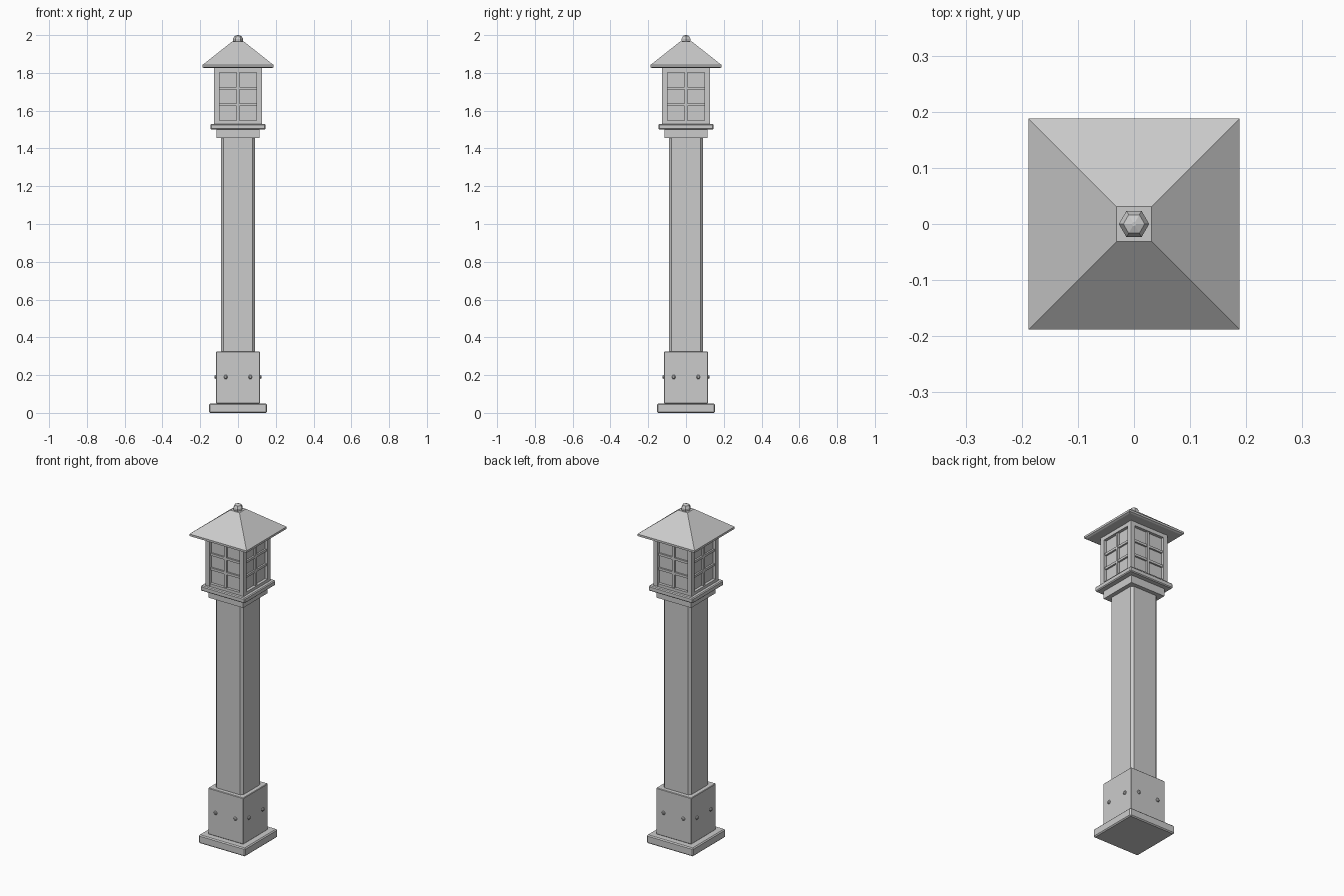
import bpy, bmesh
from math import pi, cos, sin
from mathutils import Matrix

if "Cube" in bpy.data.objects:
    bpy.data.objects.remove(bpy.data.objects["Cube"])


def finish(name, bm):
    bmesh.ops.recalc_face_normals(bm, faces=bm.faces)
    me = bpy.data.meshes.new(name)
    bm.to_mesh(me)
    bm.free()
    ob = bpy.data.objects.new(name, me)
    bpy.context.collection.objects.link(ob)
    return ob


def box(name, x, y, z, bevel=0, vertical_only=False):
    """Box from (min, max) ranges, with optional chamfered edges."""
    bm = bmesh.new()
    bmesh.ops.create_cube(bm, size=1)
    for v in bm.verts:
        v.co = [r[0] + (c + 0.5) * (r[1] - r[0]) for c, r in zip(v.co, (x, y, z))]
    if bevel:
        edges = [e for e in bm.edges if not vertical_only
                 or abs(e.verts[0].co.z - e.verts[1].co.z) > 1e-4]
        bmesh.ops.bevel(bm, geom=edges, offset=bevel, segments=1, affect='EDGES')
    return finish(name, bm)


def square(name, half, z0, z1, bevel=0, vertical_only=False):
    return box(name, (-half, half), (-half, half), (z0, z1), bevel, vertical_only)


def lathe(name, profile, sides, start):
    """Stack of (radius, z) polygon rings with capped ends."""
    bm = bmesh.new()
    rings = [[bm.verts.new((r * cos(start + 2 * pi * i / sides),
                            r * sin(start + 2 * pi * i / sides), z))
              for i in range(sides)] for r, z in profile]
    for a, b in zip(rings, rings[1:]):
        for i in range(sides):
            j = (i + 1) % sides
            bm.faces.new((a[i], a[j], b[j], b[i]))
    bm.faces.new(rings[0])
    bm.faces.new(rings[-1])
    return finish(name, bm)


# Foot plate, sleeve and chamfered post
square("base_plate", 0.153, 0.0, 0.05, 0.006)
square("base_sleeve", 0.116, 0.05, 0.325, 0.003)
square("post", 0.09, 0.3, 1.47, 0.013, True)

# Collar and lantern tray
square("collar", 0.114, 1.455, 1.505)
square("lantern_tray", 0.146, 1.50, 1.53, 0.005)

# Lantern glass core and corner posts
square("lantern_glass", 0.108, 1.53, 1.825)
for sx in (-1, 1):
    for sy in (-1, 1):
        xr = sorted((sx * 0.098, sx * 0.126))
        yr = sorted((sy * 0.098, sy * 0.126))
        box("lantern_corner", xr, yr, (1.53, 1.825))

# Rails, glazing bars and bolts, repeated on each side
for k in range(4):
    turn = Matrix.Rotation(k * pi / 2, 4, 'Z')
    parts = [
        box("bottom_rail", (-0.098, 0.098), (-0.125, -0.1), (1.53, 1.547)),
        box("top_rail", (-0.098, 0.098), (-0.125, -0.1), (1.803, 1.825)),
        box("upright_bar", (-0.008, 0.008), (-0.119, -0.1), (1.547, 1.803)),
    ]
    for z in (1.632, 1.718):
        parts.append(box("cross_bar", (-0.098, 0.098), (-0.118, -0.1), (z - 0.007, z + 0.007)))
    for x in (-0.065, 0.065):
        bolt = lathe("sleeve_bolt", [(0.011, -0.004), (0.011, 0.004), (0.006, 0.009)], 6, 0)
        bolt.data.transform(Matrix.Translation((x, -0.116, 0.19)) @ Matrix.Rotation(pi / 2, 4, 'X'))
        parts.append(bolt)
    for p in parts:
        p.data.transform(turn)

# Hipped roof with a thin eave and flat cap
d = 2 ** 0.5
lathe("roof", [(0.178 * d, 1.825), (0.188 * d, 1.830), (0.188 * d, 1.842), (0.031 * d, 1.966)], 4, pi / 4)

# Six-sided finial
lathe("finial", [(0.018, 1.955), (0.026, 1.968), (0.027, 1.980),
                 (0.019, 1.995), (0.004, 2.0)], 6, 0)
